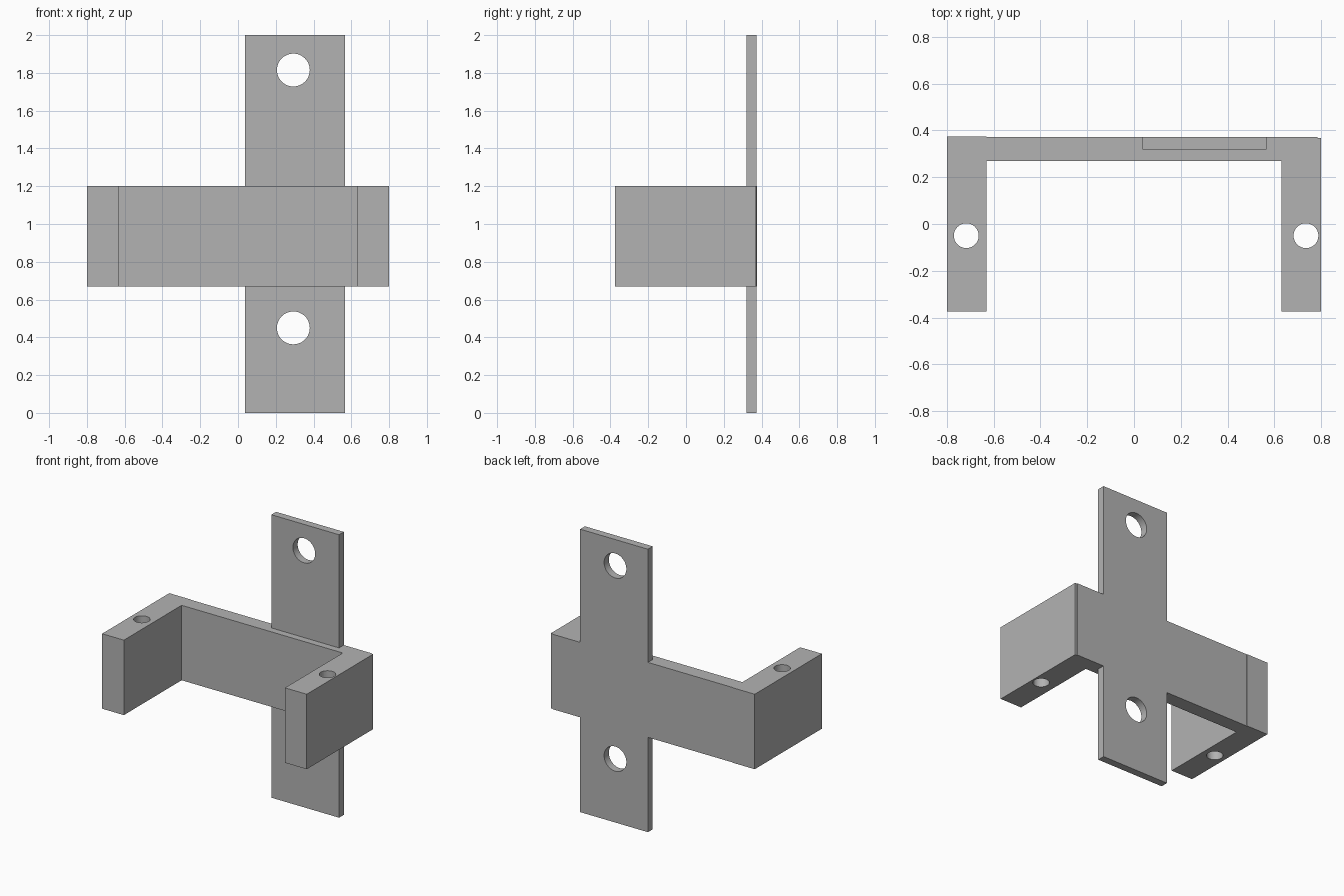
import bpy, bmesh, math
from mathutils import Vector

cube = bpy.data.objects.get("Cube")
if cube:
    bpy.data.objects.remove(cube, do_unlink=True)

grey = bpy.data.materials.new("plain grey")
grey.use_nodes = True
colour = (0.45, 0.45, 0.45, 1)
grey.diffuse_color = colour
grey.node_tree.nodes["Principled BSDF"].inputs["Base Color"].default_value = colour


def prism(name, outline, bottom, top):
    """Extrude a flat x, y outline upwards."""
    bm = bmesh.new()
    face = bm.faces.new([bm.verts.new((x, y, bottom)) for x, y in outline])
    grown = bmesh.ops.extrude_face_region(bm, geom=[face])["geom"]
    verts = [v for v in grown if isinstance(v, bmesh.types.BMVert)]
    bmesh.ops.translate(bm, verts=verts, vec=(0, 0, top - bottom))
    bmesh.ops.recalc_face_normals(bm, faces=bm.faces)
    mesh = bpy.data.meshes.new(name)
    bm.to_mesh(mesh)
    bm.free()
    obj = bpy.data.objects.new(name, mesh)
    bpy.context.collection.objects.link(obj)
    mesh.materials.append(grey)
    return obj


def drill(obj, centre, radius, depth, rotation=(0, 0, 0)):
    """Cut a round hole through a part."""
    bpy.ops.mesh.primitive_cylinder_add(vertices=48, radius=radius, depth=depth,
                                        location=centre, rotation=rotation)
    cutter = bpy.context.object
    cutter.hide_render = True
    cutter.data.materials.append(grey)
    mod = obj.modifiers.new("hole", "BOOLEAN")
    mod.operation = "DIFFERENCE"
    mod.solver = "EXACT"
    mod.object = cutter
    bpy.ops.object.select_all(action="DESELECT")
    bpy.context.view_layer.objects.active = obj
    obj.select_set(True)
    bpy.ops.object.modifier_apply(modifier=mod.name)
    bpy.data.objects.remove(cutter, do_unlink=True)
    bpy.ops.object.shade_smooth_by_angle(angle=math.radians(30))


LOW, HIGH = 0.67, 1.2
BACK = 0.372

# U-shaped bracket: back bar with two forward arms, slight steps at the rear corners
bracket = prism("u_bracket", [
    (-0.8, -0.375), (-0.63, -0.375), (-0.63, 0.27), (0.63, 0.27),
    (0.63, -0.375), (0.8, -0.375), (0.8, 0.367), (0.785, 0.367),
    (0.785, BACK), (-0.63, BACK), (-0.63, 0.375), (-0.8, 0.375)], LOW, HIGH)
for x in (-0.717, 0.735):
    drill(bracket, (x, -0.05, (LOW + HIGH) / 2), 0.053, 1)

# Thin mounting tabs above and below the bar, each with a screw hole
tab_outline = [(0.037, 0.319), (0.567, 0.319), (0.567, BACK), (0.037, BACK)]
for name, bottom, top, hole in (("upper_tab", HIGH, 2, 1.815),
                                ("lower_tab", 0, LOW, 0.45)):
    tab = prism(name, tab_outline, bottom, top)
    drill(tab, (0.293, 0.345, hole), 0.087, 0.4, (math.pi / 2, 0, 0))
